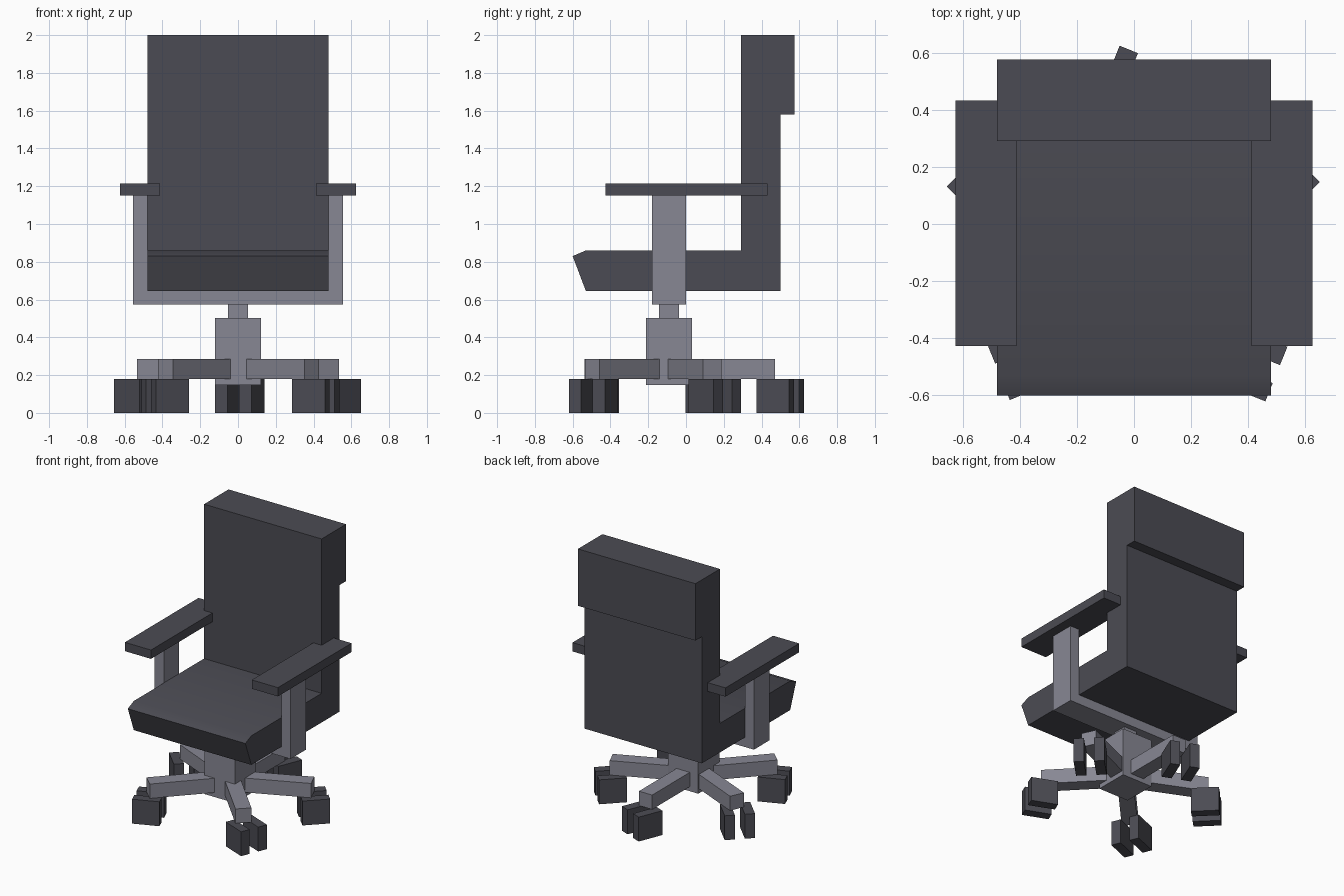
import bpy, bmesh
from math import radians, cos, sin
from mathutils import Matrix, Vector

cube = bpy.data.objects.get("Cube")
if cube:
    bpy.data.objects.remove(cube, do_unlink=True)


def make_material(name, rgb):
    m = bpy.data.materials.new(name)
    m.use_nodes = True
    m.diffuse_color = (*rgb, 1)
    m.node_tree.nodes["Principled BSDF"].inputs["Base Color"].default_value = (*rgb, 1)
    return m


dark = make_material("charcoal", (0.071, 0.071, 0.087))
metal = make_material("grey_metal", (0.245, 0.245, 0.295))


def finish(name, bm, mat):
    bmesh.ops.recalc_face_normals(bm, faces=bm.faces)
    mesh = bpy.data.meshes.new(name)
    bm.to_mesh(mesh)
    bm.free()
    mesh.materials.append(mat)
    ob = bpy.data.objects.new(name, mesh)
    bpy.context.collection.objects.link(ob)
    return ob


def add_box(bm, lo, hi, matrix=Matrix()):
    lo, hi = Vector(lo), Vector(hi)
    place = Matrix.Translation((lo + hi) / 2) @ Matrix.Diagonal((*(hi - lo), 1))
    bmesh.ops.create_cube(bm, size=1, matrix=matrix @ place)


def box(name, lo, hi, mat, matrix=Matrix()):
    bm = bmesh.new()
    add_box(bm, lo, hi, matrix)
    return finish(name, bm, mat)


def extrude_profile(name, points, axis, start, depth, mat):
    """Extrude a closed outline along x or y."""
    bm = bmesh.new()
    place = (lambda a, b: (start, a, b)) if axis == "x" else (lambda a, b: (a, start, b))
    face = bm.faces.new([bm.verts.new(place(a, b)) for a, b in points])
    ext = bmesh.ops.extrude_face_region(bm, geom=[face])
    move = Vector((depth, 0, 0) if axis == "x" else (0, depth, 0))
    bmesh.ops.translate(bm, vec=move,
                        verts=[v for v in ext["geom"] if isinstance(v, bmesh.types.BMVert)])
    return finish(name, bm, mat)


# Seat and backrest share one side outline
seat = extrude_profile("seat_and_back", [
    (-0.60, 0.83), (-0.53, 0.86), (0.29, 0.86), (0.29, 2.0), (0.575, 2.0),
    (0.575, 1.58), (0.50, 1.58), (0.50, 0.645), (-0.53, 0.645)], "x", -0.48, 0.96, dark)
bpy.context.view_layer.objects.active = seat
seat.select_set(True)
bpy.ops.object.shade_smooth_by_angle(angle=radians(30))
seat.select_set(False)

# U-shaped bracket carrying seat and armrests
half = [(0.555, 0.575), (0.555, 1.15), (0.48, 1.15), (0.48, 0.645)]
extrude_profile("arm_bracket", half + [(-x, z) for x, z in reversed(half)],
                "y", -0.18, 0.18, metal)

# Armrests
box("left_armrest", (0.412, -0.427, 1.15), (0.625, 0.432, 1.215), dark)
box("right_armrest", (-0.625, -0.427, 1.15), (-0.412, 0.432, 1.215), dark)

# Column and hub
HUB_Y = -0.09
box("column", (-0.052, HUB_Y - 0.052, 0.5), (0.052, HUB_Y + 0.052, 0.575), metal)
box("hub", (-0.123, HUB_Y - 0.123, 0.147), (0.123, HUB_Y + 0.123, 0.503), metal)

# Base legs with twin-wheel casters: leg angle, caster centre, caster heading
base = {
    "rear": (90, (0.01, 0.498), 68),
    "left": (24, (0.511, 0.153), 45),
    "right": (156, (-0.516, 0.137), 135),
    "front_left": (-46, (0.411, -0.490), -22),
    "front_right": (-133, (-0.386, -0.485), 22),
}
for name, (angle, (cx, cy), heading) in base.items():
    turn = Matrix.Translation((0, HUB_Y, 0)) @ Matrix.Rotation(radians(angle), 4, "Z")
    box(name + "_leg", (0, -0.054, 0.18), (0.562, 0.054, 0.286), metal, turn)
    turn = Matrix.Translation((cx, cy, 0)) @ Matrix.Rotation(radians(heading), 4, "Z")
    bm = bmesh.new()
    for y in (-0.103, 0.034):
        add_box(bm, (-0.094, y, 0), (0.094, y + 0.069, 0.18), turn)
    finish(name + "_caster", bm, dark)
